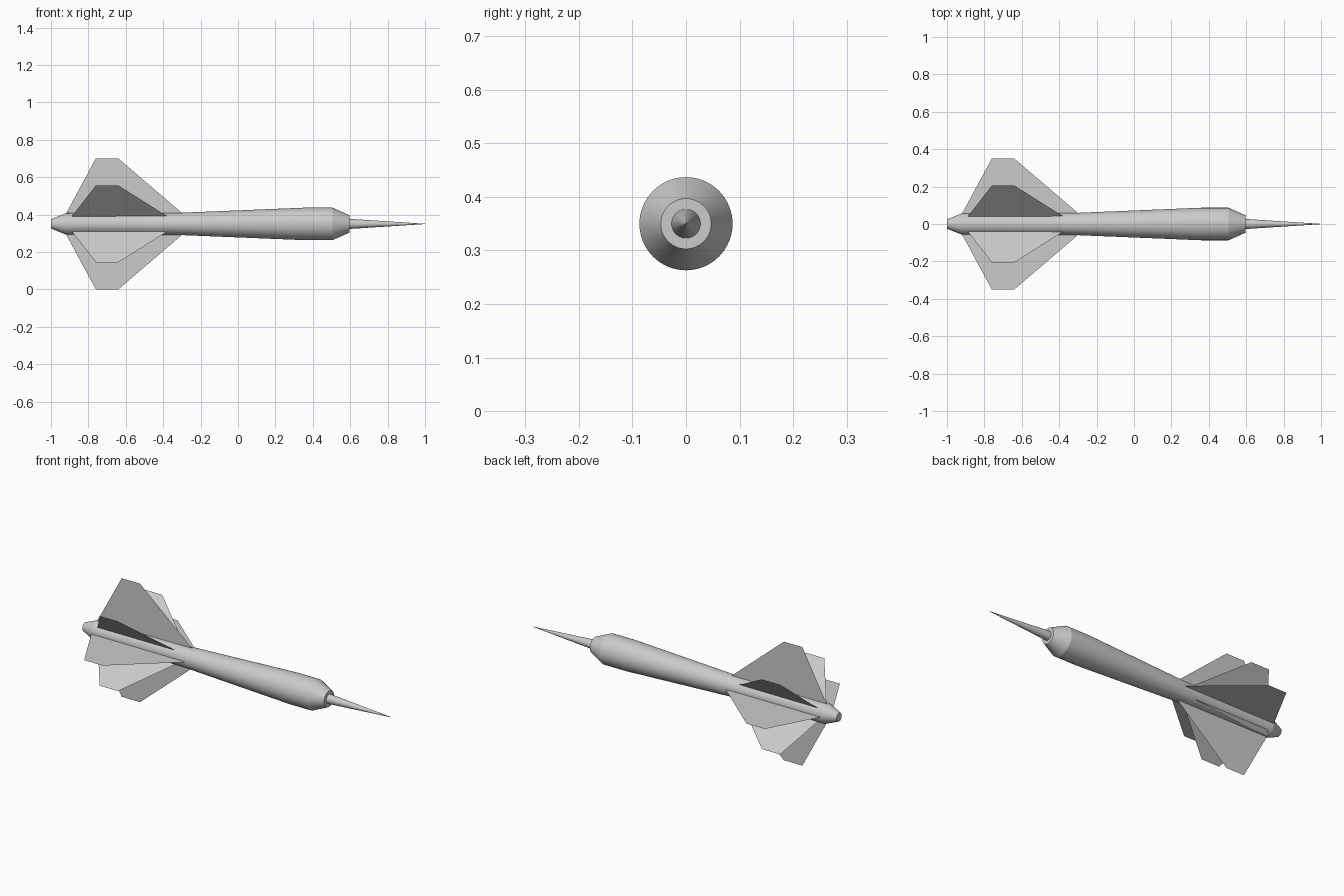
import bpy, bmesh, math
from mathutils import Matrix

if "Cube" in bpy.data.objects:
    bpy.data.objects.remove(bpy.data.objects["Cube"])

AXIS_Z = 0.35


def make_object(name, bm):
    mesh = bpy.data.meshes.new(name)
    bm.to_mesh(mesh)
    bm.free()
    obj = bpy.data.objects.new(name, mesh)
    obj.location.z = AXIS_Z
    bpy.context.collection.objects.link(obj)
    return obj


def lathe(name, profile, sides=64):
    """Revolve (x, radius) points about the long axis and cap the ends."""
    bm = bmesh.new()
    rings = []
    for x, r in profile:
        angles = [2 * math.pi * i / sides for i in range(sides)]
        rings.append([bm.verts.new((x, r * math.cos(a), r * math.sin(a))) for a in angles])
    for a, b in zip(rings, rings[1:]):
        for i in range(sides):
            j = (i + 1) % sides
            bm.faces.new((a[i], a[j], b[j], b[i]))
    bm.faces.new(rings[0])
    bm.faces.new(rings[-1])
    bmesh.ops.recalc_face_normals(bm, faces=bm.faces)
    obj = make_object(name, bm)
    bpy.ops.object.select_all(action='DESELECT')
    obj.select_set(True)
    bpy.context.view_layer.objects.active = obj
    bpy.ops.object.shade_smooth_by_angle(angle=math.radians(15))
    return obj


def fins(name, outline, start):
    """Four thin flat fins, a quarter turn apart."""
    for k in range(4):
        bm = bmesh.new()
        bm.faces.new([bm.verts.new((x, 0, r)) for x, r in outline])
        bm.transform(Matrix.Rotation(math.radians(start + 90 * k), 4, 'X'))
        make_object(f"{name}_{k + 1}", bm)


# Barrel, shaft and tail
lathe("dart_body", [(-1, 0.025), (-0.92, 0.057), (-0.32, 0.059),
                    (0.36, 0.087), (0.505, 0.087), (0.595, 0.047)])
# Needle point
lathe("needle", [(0.58, 0.028), (1.0, 0.0008)])
# Large upright and level fins
fins("large_fin", [(-0.92, 0.055), (-0.76, 0.35), (-0.64, 0.35), (-0.295, 0.055)], 0)
# Smaller diagonal fins
fins("small_fin", [(-0.89, 0.055), (-0.76, 0.291), (-0.64, 0.291), (-0.375, 0.055)], 45)
